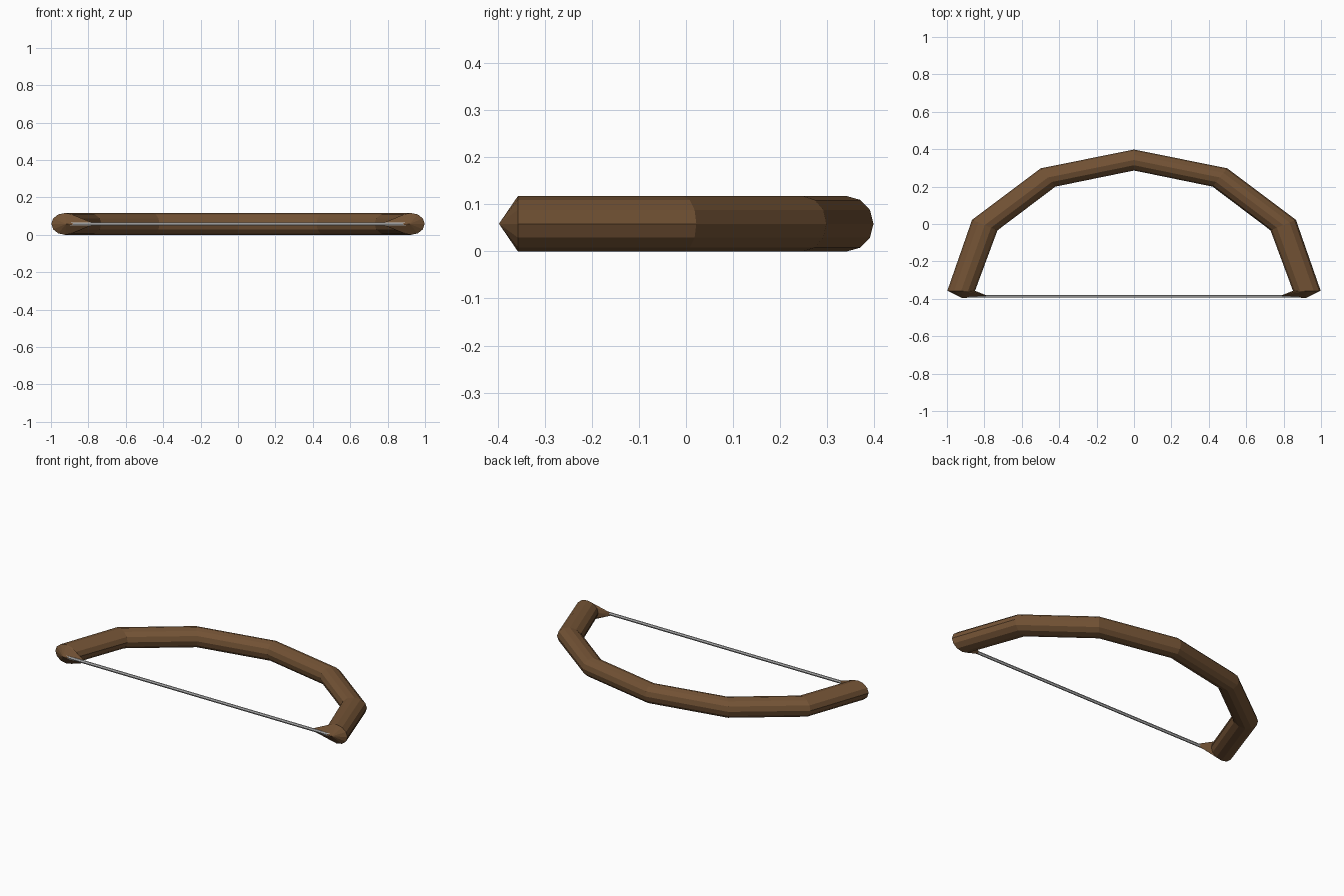
import bpy, bmesh, math

if "Cube" in bpy.data.objects:
    bpy.data.objects.remove(bpy.data.objects["Cube"])

SIDES = 12
R = 0.0585


def material(name, color):
    m = bpy.data.materials.new(name)
    m.diffuse_color = color
    m.use_nodes = True
    m.node_tree.nodes["Principled BSDF"].inputs["Base Color"].default_value = m.diffuse_color
    return m


def finish(bm, name, mat):
    bmesh.ops.recalc_face_normals(bm, faces=bm.faces)
    me = bpy.data.meshes.new(name)
    bm.to_mesh(me)
    bm.free()
    me.materials.append(mat)
    ob = bpy.data.objects.new(name, me)
    bpy.context.collection.objects.link(ob)
    return ob


def ring(bm, outer, inner, rz, sides):
    # upright elliptical section spanning two points in plan
    verts = []
    for i in range(sides):
        a = 2 * math.pi * i / sides
        t = 0.5 + 0.5 * math.cos(a)
        verts.append(bm.verts.new((inner[0] + (outer[0] - inner[0]) * t,
                                   inner[1] + (outer[1] - inner[1]) * t,
                                   R + rz * math.sin(a))))
    return verts


def bridge(bm, a, b):
    for i in range(len(a)):
        j = (i + 1) % len(a)
        bm.faces.new((a[i], a[j], b[j], b[i]))


wood = material("wood", (0.17, 0.085, 0.035, 1))
cord = material("cord", (0.5, 0.5, 0.5, 1))

# bow limb: outer and inner plan points from the right end to the middle
half = [((0.998, -0.357), (0.85, -0.357)),
        ((0.866, 0.022), (0.73, -0.034)),
        ((0.498, 0.298), (0.42, 0.2))]
mirrored = [((-o[0], o[1]), (-i[0], i[1])) for o, i in reversed(half)]
path = half + [((0, 0.398), (0, 0.286))] + mirrored

bm = bmesh.new()
rings = [ring(bm, o, i, R, SIDES) for o, i in path]
for a, b in zip(rings, rings[1:]):
    bridge(bm, a, b)
finish(bm, "bow_limb", wood)

# pointed limb tips that taper in towards the string
for side, label in ((1, "right"), (-1, "left")):
    bm = bmesh.new()
    o, i = half[0]
    ring(bm, (side * o[0], o[1]), (side * i[0], i[1]), R, SIDES)
    bm.verts.new((side * 0.918, -0.397, R))
    for dz in (-0.009, 0.009):
        bm.verts.new((side * 0.785, -0.383, R + dz))
    bmesh.ops.convex_hull(bm, input=bm.verts[:])
    # drop the hidden face where the tip meets the limb
    hidden = [f for f in bm.faces if all(abs(v.co.y - o[1]) < 1e-4 for v in f.verts)]
    bmesh.ops.delete(bm, geom=hidden, context='FACES')
    finish(bm, "limb_tip_" + label, wood)

# bow string
bm = bmesh.new()
ends = [ring(bm, (x, -0.379), (x, -0.394), 0.01, 6) for x in (-0.91, 0.91)]
bridge(bm, *ends)
for e in ends:
    bm.faces.new(e)
finish(bm, "bow_string", cord)
